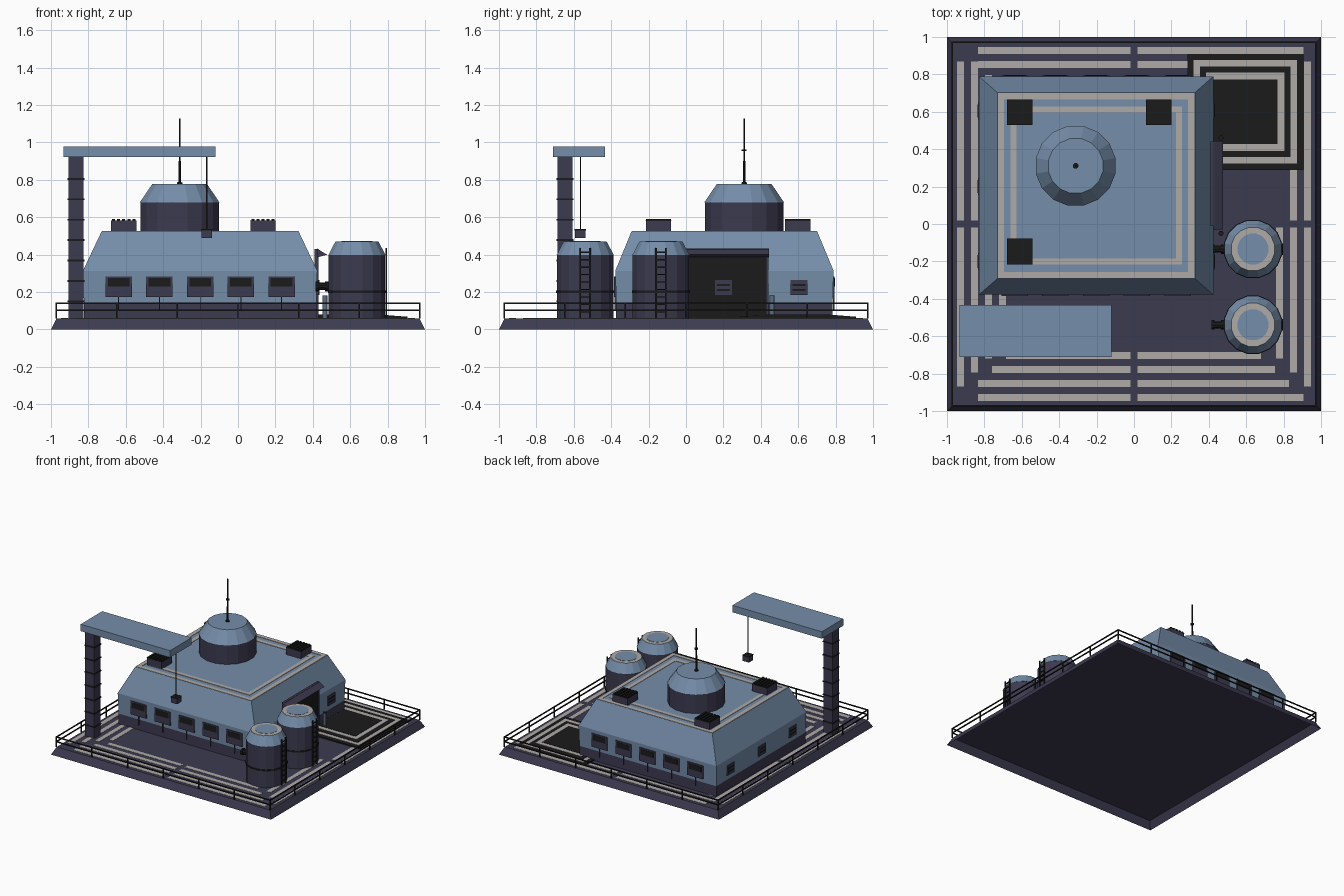
import bpy
from math import cos, sin, pi

cube = bpy.data.objects.get("Cube")
if cube:
    bpy.data.objects.remove(cube, do_unlink=True)


def material(name, rgb):
    m = bpy.data.materials.new(name)
    m.use_nodes = True
    m.diffuse_color = (*rgb, 1)
    m.node_tree.nodes["Principled BSDF"].inputs["Base Color"].default_value = (*rgb, 1)
    return m


BLUE = material("steel blue", (0.178, 0.268, 0.4))
DARK = material("dark violet", (0.046, 0.043, 0.08))
GREY = material("warm grey", (0.42, 0.4, 0.39))
BLACK = material("black", (0.011, 0.011, 0.011))


# Shapes are (verts, faces) pairs; a part joins several shapes of one colour
def loft(rings):
    n = len(rings[0])
    verts = [v for ring in rings for v in ring]
    faces = [tuple(reversed(range(n))), tuple(range(len(verts) - n, len(verts)))]
    for k in range(len(rings) - 1):
        for i in range(n):
            j = (i + 1) % n
            faces.append((k * n + i, k * n + j, k * n + n + j, k * n + n + i))
    return verts, faces


def rect(x0, x1, y0, y1, z):
    return [(x0, y0, z), (x1, y0, z), (x1, y1, z), (x0, y1, z)]


def box(x0, x1, y0, y1, z0, z1):
    return loft([rect(x0, x1, y0, y1, z0), rect(x0, x1, y0, y1, z1)])


def block(x, y, w, d, z0, z1):
    return box(x - w / 2, x + w / 2, y - d / 2, y + d / 2, z0, z1)


def turned(x, y, profile, n=16):
    # Half-step turn puts flat sides on the axes
    angles = [2 * pi * (i + 0.5) / n for i in range(n)]
    return loft([[(x + r * cos(a), y + r * sin(a), z) for a in angles] for r, z in profile])


def frame(x0, x1, y0, y1, w, z0, z1):
    return [box(x0, x1, y0, y0 + w, z0, z1), box(x0, x1, y1 - w, y1, z0, z1),
            box(x0, x0 + w, y0 + w, y1 - w, z0, z1),
            box(x1 - w, x1, y0 + w, y1 - w, z0, z1)]


def part(name, mat, shapes):
    verts, faces = [], []
    for v, f in shapes:
        faces += [tuple(i + len(verts) for i in face) for face in f]
        verts += v
    mesh = bpy.data.meshes.new(name)
    mesh.from_pydata(verts, [], faces)
    mesh.materials.append(mat)
    ob = bpy.data.objects.new(name, mesh)
    bpy.context.collection.objects.link(ob)
    return ob


# Platform shell, open underneath; everything else starts just above its top
G = 0.06
shell_verts, shell_faces = loft([rect(-1, 1, -1, 1, 0), rect(-0.97, 0.97, -0.97, 0.97, G - 0.001)])
part("platform", DARK, [(shell_verts, shell_faces[1:])])

# Painted ground stripes
stripes = []
for k in range(4):
    r, h = 0.928 - 0.075 * k, 0.018
    start = -min(r - h, 0.835)
    for sy in (-1, 1):
        if sy > 0 and k > 1:
            continue
        for a, b in ((start, -0.02), (0.02, r - 0.023)):
            stripes.append(box(a, b, sy * r - h, sy * r + h, G, G + 0.002))
    for sx in (-1, 1):
        if sx > 0 and k == 3:
            continue
        for a, b in ((-r + 0.06, -0.02), (0.02, min(r + h, 0.868))):
            if sx > 0 and k == 2 and a > 0:
                continue
            stripes.append(box(sx * r - h, sx * r + h, a, b, G, G + 0.002))
part("ground_stripes", GREY, stripes)

# Perimeter railing
E, t = 0.971, 0.004
rail = []
for z in (0.103, 0.141):
    rail += frame(-E - t, E + t, -E - t, E + t, 2 * t, z - t, z + t)
for i in range(7):
    p = -E + 2 * E * i / 6
    for s in (-E, E):
        rail += [block(p, s, 2 * t, 2 * t, G, 0.141), block(s, p, 2 * t, 2 * t, G, 0.141)]
part("railing", BLACK, rail)

# Landing pad of stepped squares
for k, half in enumerate((0.31, 0.277, 0.243, 0.209, 0.172)):
    part(f"landing_pad_step_{k + 1}", GREY if k % 2 else BLACK,
         [block(0.595, 0.6, 2 * half, 2 * half, G, 0.069 + 0.0025 * k)])

# Main building
X0, X1, Y0, Y1 = -0.829, 0.424, -0.378, 0.789
ROOF, IN = 0.523, 0.005
part("building_skirt", DARK, [box(X0 + IN, X1 - IN, Y0 + IN, Y1 - IN, G, 0.146)])
part("building_body", BLUE, [loft([rect(X0 + IN, X1 - IN, Y0 + IN, Y1 - IN, 0.145),
                                   rect(X0, X1, Y0, Y1, 0.314),
                                   rect(-0.73, 0.325, -0.292, 0.702, ROOF)])])
part("roof_stripes", GREY,
     frame(-0.728, 0.323, -0.29, 0.70, 0.034, ROOF - 0.002, ROOF + 0.003)
     + frame(-0.66, 0.257, -0.216, 0.627, 0.032, ROOF - 0.002, ROOF + 0.003))

# Long-wall windows, front and back
frames, glass, props = [], [], []
for x in (-0.638, -0.42, -0.202, 0.015, 0.233):
    for y, s in ((Y0, -1), (Y1, 1)):
        frames.append(block(x, y, 0.142, 0.012, 0.175, 0.284))
        glass.append(block(x, y + s * 0.002, 0.116, 0.012, 0.23, 0.274))
        props.append(block(x, y, 0.005, 0.008, 0.1, 0.175))
part("window_frames", DARK, frames)
part("window_glass", BLACK, glass)
part("window_props", DARK, props)

# Slatted wall vents on the short walls
vents, slats = [], []
for y in (-0.2, 0.2, 0.605):
    for x, s in ((X0, -1), (X1 + (0.005 if y == 0.2 else 0), 1)):
        vents.append(block(x, y, 0.012, 0.09, 0.184, 0.264))
        for z in (0.205, 0.232):
            slats.append(block(x + s * 0.002, y, 0.012, 0.07, z, z + 0.012))
part("wall_vents", DARK, vents)
part("wall_vent_slats", BLACK, slats)

# Bay door with frame, canopy and bollards
part("bay_door", BLACK, [box(0.41, 0.427, 0, 0.43, G, 0.395)])
part("door_frame", DARK, [box(0.41, 0.43, 0.43, 0.442, G, 0.43),
                          box(0.41, 0.43, -0.012, 0, G, 0.43),
                          box(0.41, 0.43, 0, 0.43, 0.395, 0.43)])
part("door_canopy", DARK, [loft([[(0.422, y, 0.385), (0.476, y, 0.4), (0.422, y, 0.433)]
                                 for y in (0.445, -0.03)])])
posts = [(0.465, 0.46), (0.465, -0.05)]
part("bollards", BLUE, [turned(x, y, [(0.014, G), (0.014, 0.178)], 8) for x, y in posts])
part("bollard_caps", BLACK, [turned(x, y, [(0.014, 0.177), (0.014, 0.183)], 8) for x, y in posts])

# Roof vents with finned tops
cases, fins = [], []
for x, y in ((-0.611, 0.598), (0.133, 0.598), (-0.611, -0.147)):
    cases.append(block(x, y, 0.135, 0.135, ROOF, 0.58))
    fins.append(block(x, y, 0.137, 0.137, 0.579, 0.584))
    for i in range(5):
        fins.append(block(x - 0.054 + 0.027 * i, y, 0.016, 0.135, 0.582, 0.591))
part("roof_vent_cases", DARK, cases)
part("roof_vent_fins", BLACK, fins)

# Roof tower and antenna
TX, TY = -0.312, 0.311
part("tower_drum", DARK, [turned(TX, TY, [(0.214, ROOF), (0.214, 0.682)])])
part("tower_cap", BLUE, [turned(TX, TY, [(0.217, 0.68), (0.149, 0.778)])])
part("antenna", BLACK, [turned(TX, TY, [(0.016, 0.776), (0.016, 0.786), (0.008, 0.788),
                                        (0.008, 0.9), (0.005, 0.902), (0.005, 1.127)], 8),
                        turned(TX, TY, [(0.014, 0.953), (0.014, 0.963)], 8)])

# Storage tanks with lids, bands, pipes and ladders
for name, y in (("rear", -0.134), ("front", -0.539)):
    x = 0.636
    part(f"{name}_tank_body", DARK, [turned(x, y, [(0.154, G), (0.154, 0.40)])])
    part(f"{name}_tank_cap", BLUE, [turned(x, y, [(0.156, 0.398), (0.118, 0.469)])])
    part(f"{name}_tank_ring", GREY, [turned(x, y, [(0.117, 0.468), (0.117, 0.471)])])
    part(f"{name}_tank_lid", BLUE, [turned(x, y, [(0.084, 0.468), (0.084, 0.473)])])
    part(f"{name}_tank_band", BLACK, [turned(x, y, [(0.159, 0.196), (0.159, 0.208)])])
    ladder = [block(x + 0.157, y + s * 0.026, 0.008, 0.009, G, 0.437) for s in (-1, 1)]
    ladder += [block(x + 0.157, y, 0.006, 0.052, 0.09 + 0.04 * i, 0.097 + 0.04 * i)
               for i in range(9)]
    part(f"{name}_tank_ladder", BLACK, ladder)
    # Pipe turned upright, then laid along x
    pv, pf = turned(0, 0, [(0.027, 0.415), (0.027, 0.43), (0.02, 0.43), (0.02, 0.465),
                           (0.027, 0.465), (0.027, 0.5)], 10)
    part(f"{name}_tank_pipe", BLACK, [([(vz, y + vx, 0.23 + vy) for vx, vy, vz in pv], pf)])

# Crane
CX, CY = -0.866, -0.647
part("crane_post", DARK, [block(CX, CY, 0.082, 0.082, G, 0.923)])
part("crane_post_bands", BLACK, [block(CX, CY, 0.09, 0.09, 0.146 + 0.109 * i, 0.156 + 0.109 * i)
                                 for i in range(7)])
part("crane_beam", BLUE, [box(-0.932, -0.12, -0.711, -0.432, 0.922, 0.979)])
part("crane_cable", BLACK, [block(-0.167, -0.565, 0.006, 0.006, 0.53, 0.923)])
part("crane_hook_block", DARK, [block(-0.167, -0.565, 0.056, 0.056, 0.488, 0.531)])
part("crane_hook_cap", BLACK, [block(-0.167, -0.565, 0.06, 0.06, 0.53, 0.536)])
